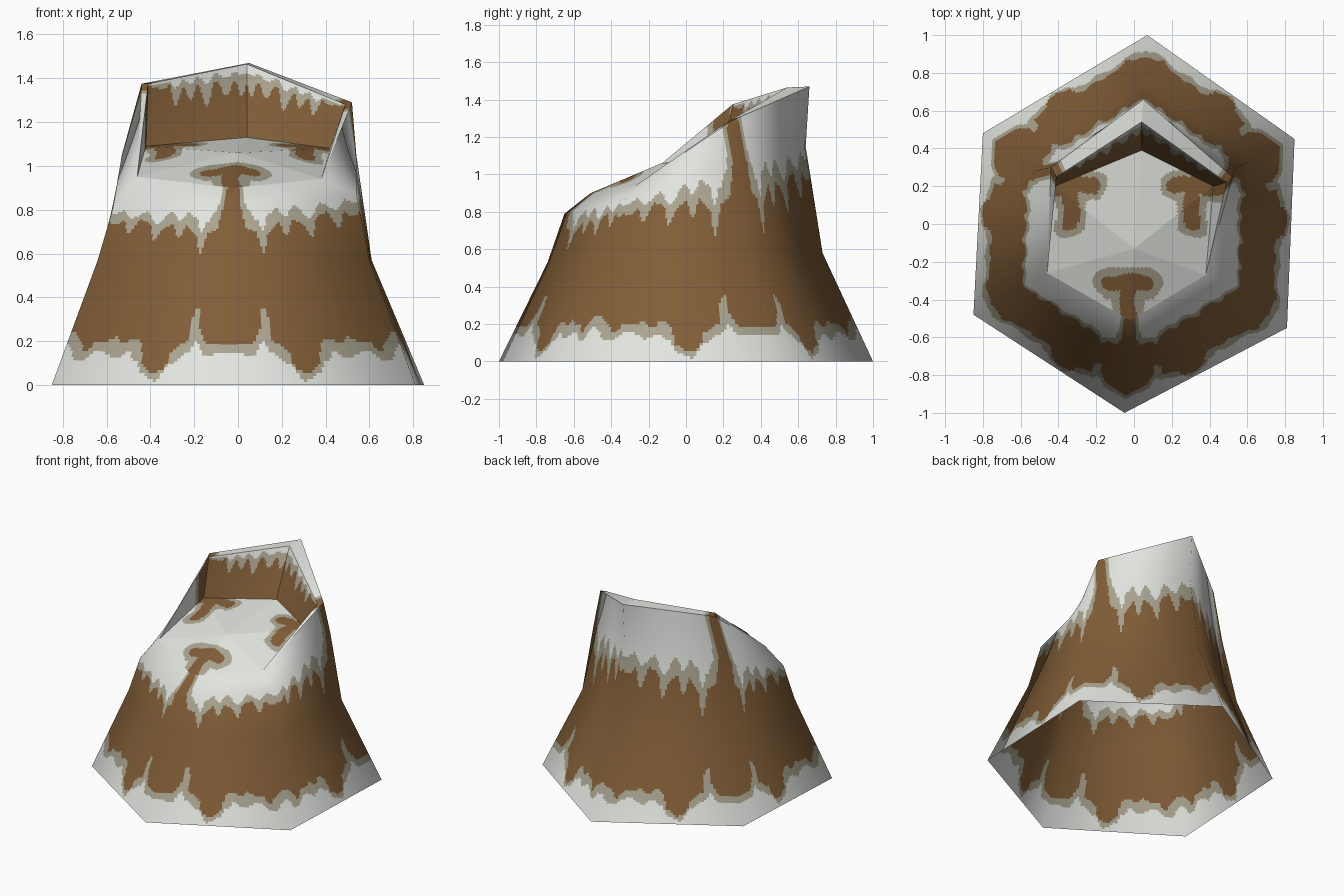
import bpy, bmesh, math
from mathutils import Vector

if "Cube" in bpy.data.objects:
    bpy.data.objects.remove(bpy.data.objects["Cube"])

N = 56  # subdivisions per side, so the snow line can be cut into the faces

# Rings of six corners: front, front right, back right, back, back left, front left
BASE = [(-.05, -1, 0), (.81, -.55, 0), (.85, .45, 0), (.07, 1, 0), (-.80, .48, 0), (-.85, -.48, 0)]
MID = [(-.03, -.74, .53), (.60, -.38, .57), (.61, .33, .57), (.05, .73, .58), (-.60, .35, .57), (-.64, -.35, .57)]
SHOULDER = [(-.03, -.65, .79), (.54, -.32, .87), (.54, .30, 1.05), (.05, .64, 1.15), (-.53, .28, 1.05), (-.57, -.32, .81)]
CREST = [(-.02, -.51, .90), (.38, -.27, .94), (.52, .25, 1.29), (.05, .66, 1.47), (-.44, .30, 1.375), (-.46, -.26, .95)]
INNER = [CREST[0], CREST[1], (.49, .22, 1.28), (.04, .54, 1.465), (-.41, .25, 1.375), CREST[5]]
FLOOR = [CREST[0], CREST[1], (.42, .20, 1.08), (.04, .39, 1.13), (-.42, .20, 1.09), CREST[5]]
CENTRE = [(0, -.13, 1.06)] * 6


def material(name, rgb):
    m = bpy.data.materials.new(name)
    m.diffuse_color = (*rgb, 1)
    m.use_nodes = True
    m.node_tree.nodes["Principled BSDF"].inputs["Base Color"].default_value = m.diffuse_color
    return m


MATS = [material("brown_rock", (.22, .11, .038)),
        material("thin_snow", (.40, .37, .28)),
        material("white_snow", (.76, .78, .74))]
ROCK, THIN, SNOW = 0, 1, 2


def curve(points, u):
    """Smooth step interpolation through (u, value) points."""
    for (a, p), (b, q) in zip(points, points[1:]):
        if u <= b:
            s = (u - a) / (b - a)
            return p + (q - p) * s * s * (3 - 2 * s)
    return points[-1][1]


# Snow lines along one side; every second side is mirrored
LOW_THIN = [(0, .19), (.14, .19), (.18, .23), (.21, .36), (.235, .33), (.26, .20), (.34, .16), (.38, .07),
            (.44, .05), (.51, .09), (.54, .19), (.67, .19), (.71, .22), (.76, .20), (.82, .20), (.87, .15), (.93, .21), (1, .25)]
LOW_SNOW = [(0, .14), (.15, .14), (.2, .20), (.25, .15), (.34, .10), (.42, .02), (.5, .05), (.55, .11),
            (.61, .15), (.68, .12), (.78, .16), (.9, .11), (1, .18)]
HIGH_THIN = [(0, 3.3), (.05, 3.3), (.09, 1.85), (.13, 1.65), (.19, 1.6), (.24, 1.24), (.29, 1.58), (.36, 1.72), (.42, 1.5),
             (.48, 1.74), (.55, 1.66), (.61, 1.42), (.67, 1.75), (.75, 1.80), (.82, 1.52), (.88, 1.76), (.94, 1.68), (1, 1.72)]
HIGH_SNOW = [(0, 3.5), (.08, 3.5), (.13, 2.0), (.2, 1.8), (.24, 1.62), (.29, 1.88), (.36, 1.95), (.42, 1.8),
             (.5, 1.97), (.61, 1.72), (.7, 1.95), (.82, 1.82), (.9, 1.95), (1, 1.87)]
WALL_DRIP = [(0, .05), (.15, .12), (.22, .1), (.28, .42), (.36, .15), (.44, .38), (.5, .15), (.6, .5),
             (.68, .15), (.8, .38), (.88, .2), (.95, .42), (1, .3)]


def shell_colour(u, t, c, side):
    z = c.z
    if t < 1:
        if ((u - .59) / .035) ** 2 + ((z - .195) / .018) ** 2 < 1:
            return THIN
        return SNOW if z < curve(LOW_SNOW, u) else THIN if z < curve(LOW_THIN, u) else ROCK
    return SNOW if t > curve(HIGH_SNOW, u) else THIN if t > curve(HIGH_THIN, u) else ROCK


# Bare rock streaks on the plateau as seen from above (segments)
STREAKS = [((-.03, -.65), (-.03, -.33)), ((-.13, -.31), (.07, -.31)),
           ((-.50, .19), (-.22, .21)), ((-.33, .2), (-.34, 0)),
           ((.50, .19), (.22, .21)), ((.30, .2), (.31, 0))]


def streak_distance(c):
    best = 9
    for a, b in STREAKS:
        a, b, p = Vector(a), Vector(b), c.xy
        s = max(0, min(1, (p - a).dot(b - a) / (b - a).length_squared))
        best = min(best, (p - a - (b - a) * s).length)
    return best + .012 * math.sin(31 * c.x + 2) * math.sin(27 * c.y)


def top_colour(u, t, c, side):
    if t < 1:                                   # crest strip
        return ROCK if u < .07 else THIN if u < .11 else SNOW
    if t < 2 and side in (2, 3):                # tall back wall
        d = curve(WALL_DRIP, u)
        return SNOW if t - 1 < d * .35 else THIN if t - 1 < d else ROCK
    d = streak_distance(c)
    return ROCK if d < .042 else THIN if d < .08 else SNOW


def build(name, rings, rows, colour, rounded):
    rings = [[Vector(p) for p in r] for r in rings]
    last = len(rings) - 1

    def corner_normal(k, i):
        around = rings[k][(i + 1) % 6] - rings[k][i - 1]
        up = rings[min(k + 1, last)][i] - rings[max(k - 1, 0)][i]
        return around.cross(up).normalized()

    def blend(grid, k, s, i, a):
        j = (i + 1) % 6
        return grid[k][i].lerp(grid[k][j], a).lerp(grid[k + 1][i].lerp(grid[k + 1][j], a), s)

    levels = [(k, r / n) for k, n in enumerate(rows) for r in range(n)] + [(last - 1, 1)]
    cols = [(i, a / N) for i in range(6) for a in range(N)]
    verts = [blend(rings, k, s, i, a) for k, s in levels for i, a in cols]
    W = len(cols)
    faces, index = [], []
    for r in range(len(levels) - 1):
        k, s = levels[r]
        t = k + s + .5 / rows[k]
        for q, (i, a) in enumerate(cols):
            n = (q + 1) % W
            f = (r * W + q, r * W + n, r * W + W + n, r * W + W + q)
            c = sum((verts[v] for v in f), Vector()) / 4
            u = a + .5 / N
            faces.append(f)
            index.append(colour(u if i % 2 == 0 else 1 - u, t, c, i))
    me = bpy.data.meshes.new(name)
    me.from_pydata(verts, [], faces)
    for m in MATS:
        me.materials.append(m)
    me.polygons.foreach_set("material_index", index)
    ob = bpy.data.objects.new(name, me)
    bpy.context.collection.objects.link(ob)
    if rounded:                                 # soft shading over the six corners
        me.polygons.foreach_set("use_smooth", [True] * len(faces))
        grid = [[corner_normal(k, i) for i in range(6)] for k in range(last + 1)]
        me.normals_split_custom_set_from_vertices(
            [blend(grid, k, s, i, a).normalized() for k, s in levels for i, a in cols])
    else:                                       # weld the collapsed strips
        bm = bmesh.new()
        bm.from_mesh(me)
        bmesh.ops.remove_doubles(bm, verts=bm.verts, dist=1e-5)
        bm.to_mesh(me)
        bm.free()
        bpy.ops.object.select_all(action='DESELECT')
        ob.select_set(True)
        bpy.context.view_layer.objects.active = ob
        bpy.ops.object.shade_smooth_by_angle(angle=math.radians(25))
    me.update()
    return ob


# Outer slopes, open underneath
build("mountain_slopes", [BASE, MID, SHOULDER, CREST], [40, 26, 18], shell_colour, True)
# Crest, inner back wall and snowy plateau
build("mountain_top", [CREST, INNER, FLOOR, CENTRE], [4, 24, 30], top_colour, False)
